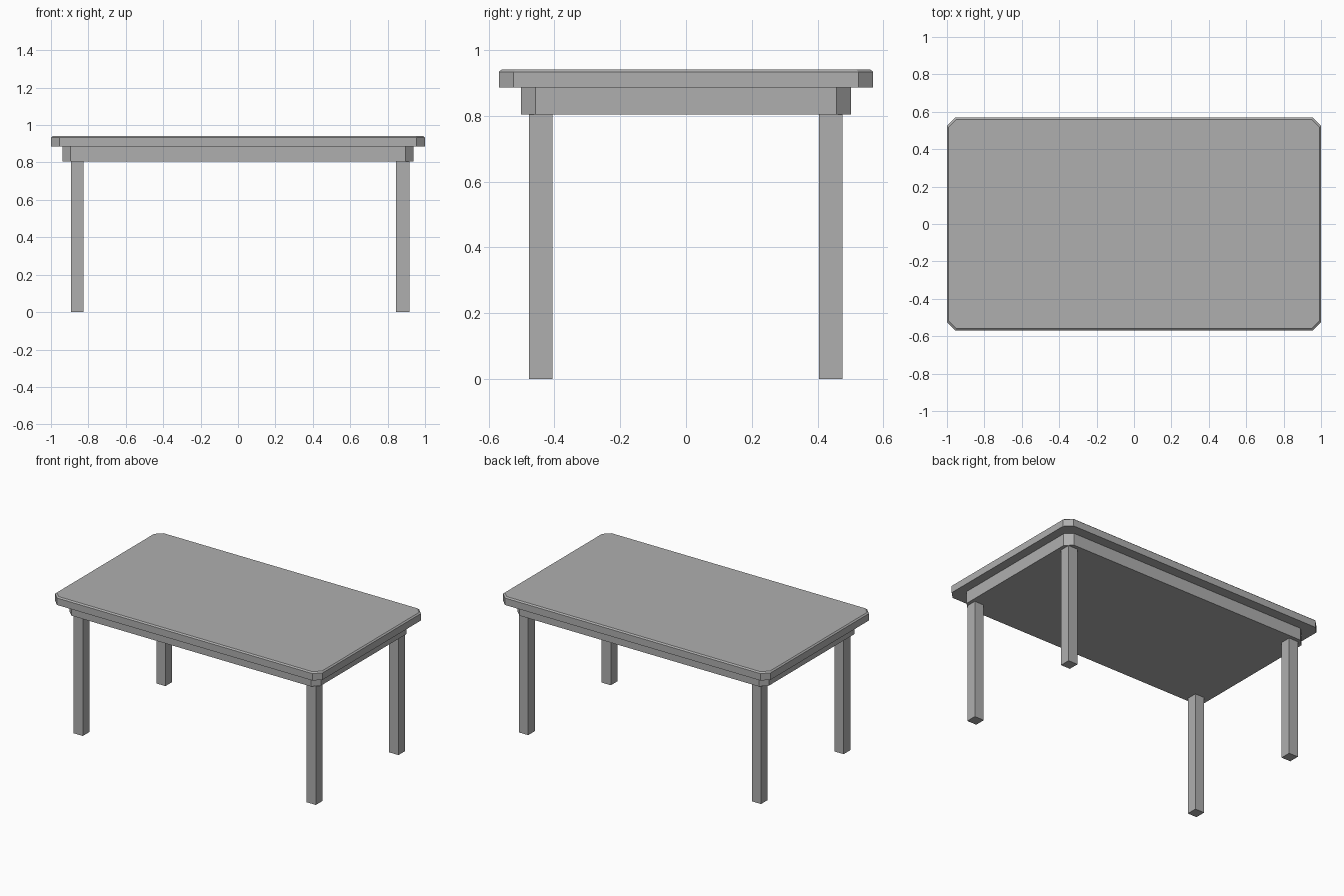
import bpy, bmesh

if "Cube" in bpy.data.objects:
    bpy.data.objects.remove(bpy.data.objects["Cube"])

# Dark grey finish shared by all parts
grey = bpy.data.materials.new("dark_grey")
grey.diffuse_color = (0.43, 0.43, 0.43, 1)
grey.use_nodes = True
grey.node_tree.nodes["Principled BSDF"].inputs["Base Color"].default_value = grey.diffuse_color


def make_object(name, bm):
    bmesh.ops.recalc_face_normals(bm, faces=bm.faces)
    mesh = bpy.data.meshes.new(name)
    bm.to_mesh(mesh)
    bm.free()
    mesh.materials.append(grey)
    obj = bpy.data.objects.new(name, mesh)
    bpy.context.collection.objects.link(obj)
    return obj


def outline(hx, hy, cut):
    """Rectangle with chamfered corners, counter-clockwise."""
    return [(hx, -hy + cut), (hx, hy - cut), (hx - cut, hy), (-hx + cut, hy),
            (-hx, hy - cut), (-hx, -hy + cut), (-hx + cut, -hy), (hx - cut, -hy)]


def stacked_slab(name, layers):
    """Loft chamfered outlines; each layer is (half_x, half_y, corner_cut, z)."""
    bm = bmesh.new()
    rings = [[bm.verts.new((x, y, z)) for x, y in outline(hx, hy, cut)]
             for hx, hy, cut, z in layers]
    for low, high in zip(rings, rings[1:]):
        for i in range(8):
            j = (i + 1) % 8
            bm.faces.new((low[i], low[j], high[j], high[i]))
    bm.faces.new(rings[0][::-1])
    bm.faces.new(rings[-1])
    return make_object(name, bm)


def box(name, x0, x1, y0, y1, z0, z1):
    bm = bmesh.new()
    bmesh.ops.create_cube(bm, size=1)
    bmesh.ops.scale(bm, vec=(x1 - x0, y1 - y0, z1 - z0), verts=bm.verts)
    bmesh.ops.translate(bm, vec=((x0 + x1) / 2, (y0 + y1) / 2, (z0 + z1) / 2),
                        verts=bm.verts)
    return make_object(name, bm)


# Table top with a small bevel around the upper edge
stacked_slab("table_top", [(1.0, 0.569, 0.045, 0.886),
                           (1.0, 0.569, 0.045, 0.933),
                           (0.991, 0.560, 0.042, 0.941)])

# Solid apron block under the top
stacked_slab("apron", [(0.939, 0.501, 0.044, 0.804),
                       (0.939, 0.501, 0.044, 0.886)])

# Four square legs (the right pair sits slightly further out)
for side, x0, x1 in (("left", -0.894, -0.826), ("right", 0.846, 0.916)):
    for end, y0, y1 in (("front", -0.477, -0.406), ("back", 0.405, 0.476)):
        box(f"{end}_{side}_leg", x0, x1, y0, y1, 0.0, 0.804)
